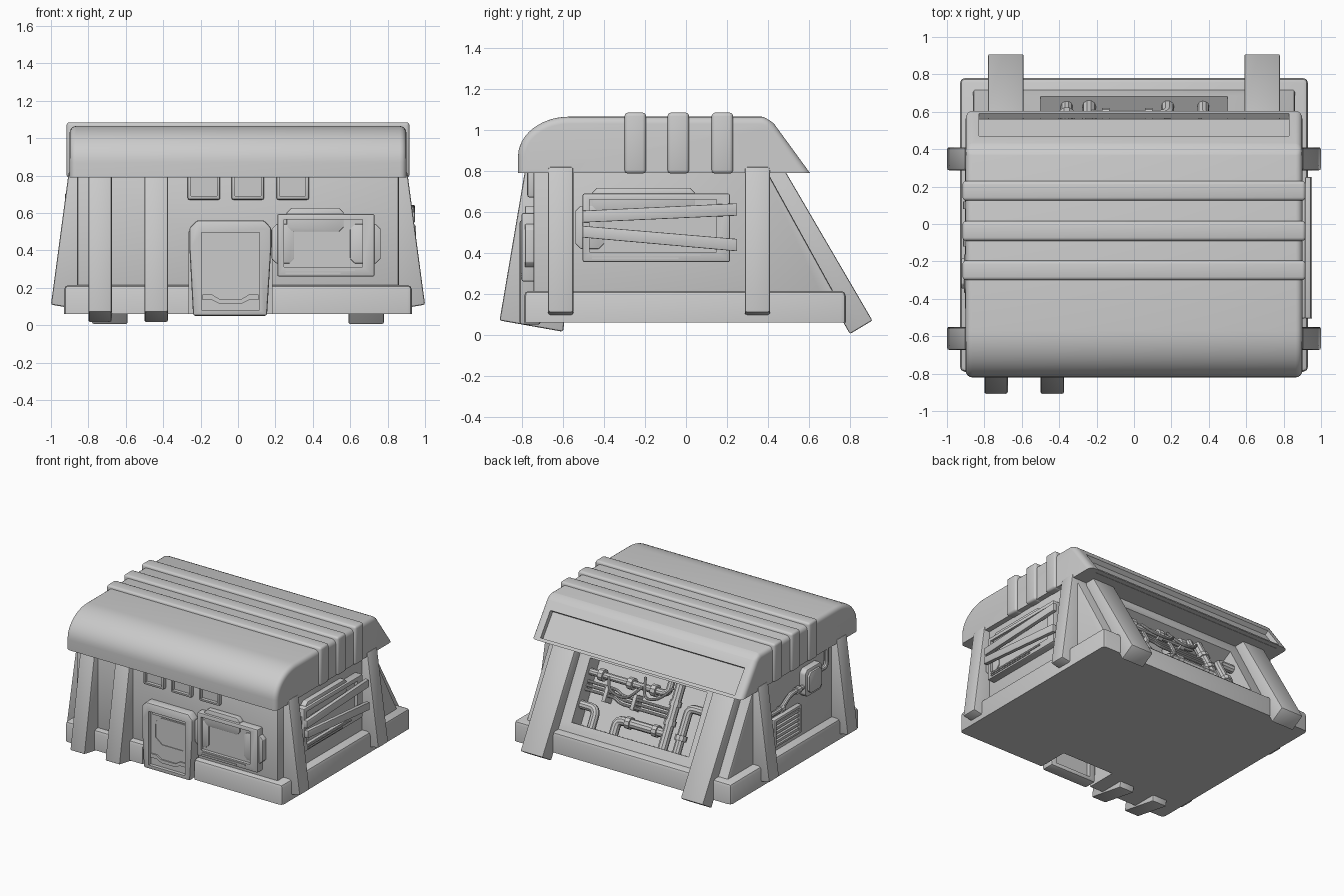
import bpy, bmesh, math
from mathutils import Vector, Matrix

if "Cube" in bpy.data.objects:
    bpy.data.objects.remove(bpy.data.objects["Cube"])


def frame(origin, u, v):
    """Local axes u, v and w = u x v placed at origin."""
    u, v = Vector(u).normalized(), Vector(v).normalized()
    return Matrix.Translation(origin) @ Matrix((u, v, u.cross(v))).transposed().to_4x4()


def prism(name, M, pts, a, b, bevel=0.0, seg=2, keep_bottom=False):
    """Extrude the (u, v) outline from w=a to w=b, rounding its sharp edges."""
    bm = bmesh.new()
    lo = [bm.verts.new(M @ Vector((p[0], p[1], a))) for p in pts]
    hi = [bm.verts.new(M @ Vector((p[0], p[1], b))) for p in pts]
    n = len(pts)
    bm.faces.new(lo)
    bm.faces.new(hi)
    for i in range(n):
        j = (i + 1) % n
        bm.faces.new((lo[i], lo[j], hi[j], hi[i]))
    bmesh.ops.recalc_face_normals(bm, faces=bm.faces[:])
    if bevel:
        zmin = min(v.co.z for v in bm.verts) + 1e-4
        edges = [e for e in bm.edges if e.calc_face_angle(0) > 0.45
                 and not (keep_bottom and all(v.co.z < zmin for v in e.verts))]
        bmesh.ops.bevel(bm, geom=edges, offset=bevel, segments=seg, profile=0.5,
                        affect='EDGES', clamp_overlap=False)
    me = bpy.data.meshes.new(name)
    bm.to_mesh(me)
    bm.free()
    ob = bpy.data.objects.new(name, me)
    bpy.context.collection.objects.link(ob)
    return ob


def rect(u0, u1, v0, v1):
    return [(u0, v0), (u1, v0), (u1, v1), (u0, v1)]


def tab(u0, u1, v0, v1, c=0.025):
    """Rectangle with clipped corners."""
    return [(u0 + c, v0), (u1 - c, v0), (u1, v0 + c), (u1, v1 - c),
            (u1 - c, v1), (u0 + c, v1), (u0, v1 - c), (u0, v0 + c)]


def cut(ob, M, pts, a, b):
    """Subtract a prism from ob."""
    c = prism("cutter", M, pts, a, b)
    c.hide_render = True
    m = ob.modifiers.new("cut", 'BOOLEAN')
    m.object, m.operation, m.solver = c, 'DIFFERENCE', 'EXACT'
    bpy.context.view_layer.objects.active = ob
    bpy.ops.object.modifier_apply(modifier=m.name)
    bpy.data.objects.remove(c)


def pipe(name, M, pts, r, bend=0.05):
    """Round pipe through local points, with rounded corners."""
    P = [Vector(p) for p in pts]
    path = [P[0]]
    for a, b, c in zip(P, P[1:], P[2:]):
        s = b + (a - b).normalized() * min(bend, (a - b).length * 0.45)
        e = b + (c - b).normalized() * min(bend, (c - b).length * 0.45)
        path += [s * (1 - t)**2 + b * 2 * t * (1 - t) + e * t * t for t in (0, .25, .5, .75, 1)]
    path.append(P[-1])
    cu = bpy.data.curves.new(name, 'CURVE')
    cu.dimensions, cu.bevel_depth, cu.bevel_resolution, cu.use_fill_caps = '3D', r, 3, True
    sp = cu.splines.new('POLY')
    sp.points.add(len(path) - 1)
    for q, p in zip(sp.points, path):
        q.co = (*(M @ p), 1)
    ob = bpy.data.objects.new(name, cu)
    bpy.context.collection.objects.link(ob)
    bpy.ops.object.select_all(action='DESELECT')
    ob.select_set(True)
    bpy.context.view_layer.objects.active = ob
    bpy.ops.object.convert(target='MESH')


TOP = Matrix.Identity(4)                                     # (x, y), w = z
SIDE = frame((0, 0, 0), (0, 1, 0), (0, 0, 1))                # (y, z), w = x
FRONT = frame((0, 0, 0), (1, 0, 0), (0, 0, 1))               # (x, z), w = -y
WALL_F = frame((0, -0.745, 0), (1, 0, 0), (0, 0, 1))
WALL_R = frame((0.86, 0, 0), (0, 1, 0), (0, 0, 1))
WALL_L = frame((-0.86, 0, 0), (0, -1, 0), (0, 0, 1))
WALL_B = frame((0, 0.571, 0.48), (-1, 0, 0), (0, -0.32, 0.58))
ROOF_B = frame((0, 0.525, 0.891), (-1, 0, 0), (0, -0.2, 0.27))

# base slab and main body, hollow behind the door
base = prism("base_slab", TOP, rect(-0.93, 0.93, -0.79, 0.78), 0.06, 0.215, 0.025, keep_bottom=True)
body = prism("body", SIDE, [(-0.745, 0.08), (0.72, 0.08), (0.72, 0.21), (0.40, 0.79),
                            (0.38, 0.85), (-0.745, 0.85)], -0.86, 0.86, 0.012)
for ob in (base, body):
    cut(ob, FRONT, rect(-0.262, 0.182, -0.1, 0.5), 0.55, 1.0)
cut(body, WALL_B, rect(-0.5, 0.5, -0.23, 0.24), -0.13, 0.1)

# roof with a rounded front and a recessed panel on the rear slope
arc = [(-0.57 - 0.25 * math.cos(t), 0.87 + 0.195 * math.sin(t))
       for t in (i * math.pi / 24 for i in range(13))]
roof = prism("roof", SIDE, [(-0.82, 0.79)] + arc + [(0.37, 1.065), (0.405, 1.055), (0.43, 1.03),
             (0.605, 0.79)], -0.9, 0.9, 0.035, 4, keep_bottom=True)
cut(roof, ROOF_B, rect(-0.83, 0.83, -0.105, 0.1), -0.03, 0.1)
for y in (-0.30, -0.09, 0.125):
    prism("roof_rib", SIDE, rect(y, y + 0.105, 0.787, 1.085), -0.917, 0.917, 0.018, 3)

# buttress legs on the sides, front and back
for s in (-1, 1):
    for w in (0.55, -0.41):
        prism("side_leg", FRONT, [(s * 0.905, 0.82), (s * 1.0, 0.11), (s * 0.72, 0.062),
                                  (s * 0.64, 0.82)], w, w + 0.123, 0.01)
    x = s * 0.685
    prism("back_leg", SIDE, [(0.475, 0.815), (0.91, 0.07), (0.80, 0.004), (0.35, 0.80)],
          x - 0.095, x + 0.095, 0.008)
for x in (-0.80, -0.50):
    prism("front_leg", SIDE, [(-0.783, 0.82), (-0.91, 0.07), (-0.60, 0.015), (-0.5, 0.82)],
          x, x + 0.125, 0.01)

# door frame, door leaf and its relief
door_frame = prism("door_frame", FRONT, [(-0.24, 0.05), (0.155, 0.05), (0.178, 0.42), (0.178, 0.52),
                   (0.14, 0.56), (-0.22, 0.56), (-0.26, 0.52), (-0.26, 0.42)], 0.71, 0.812, 0.012)
cut(door_frame, FRONT, rect(-0.195, 0.115, 0.08, 0.495), 0.6, 0.9)
prism("door_leaf", FRONT, rect(-0.2, 0.12, 0.07, 0.5), 0.745, 0.785)
hexa = prism("door_relief", FRONT, [(-0.10, 0.24), (0.10, 0.24), (0.10, 0.46), (-0.10, 0.46),
                                    (-0.165, 0.41), (-0.165, 0.29)], 0.78, 0.792)
cut(hexa, FRONT, [(-0.095, 0.255), (0.085, 0.255), (0.085, 0.445), (-0.095, 0.445),
                  (-0.15, 0.40), (-0.15, 0.30)], 0.787, 0.9)
prism("door_chevron", FRONT, [(-0.19, 0.135), (-0.14, 0.135), (-0.10, 0.115), (0.02, 0.115),
      (0.06, 0.135), (0.11, 0.135), (0.11, 0.165), (0.06, 0.165), (0.02, 0.14), (-0.10, 0.14),
      (-0.14, 0.165), (-0.19, 0.165)], 0.78, 0.795)
prism("door_top_strip", FRONT, rect(-0.18, 0.1, 0.47, 0.485), 0.78, 0.793)

# three small windows below the front eave
for x in (-0.27, -0.035, 0.205):
    w = prism("small_window", WALL_F, rect(x, x + 0.175, 0.67, 0.83), -0.02, 0.03, 0.012)
    cut(w, WALL_F, rect(x + 0.018, x + 0.157, 0.69, 0.81), 0.005, 0.1)


def big_window(name, M, u0, u1, v0, v1, d, tabs):
    """Framed shutter window with clipped tabs behind and slats below."""
    w = prism(name, M, rect(u0, u1, v0, v1), -0.02, d, 0.01)
    cut(w, M, rect(u0 + 0.035, u1 - 0.065, v0 + 0.05, v1 - 0.03), d - 0.025, d + 0.1)
    for t in tabs:
        prism(name + "_tab", M, tab(*t), -0.02, d * 0.7, 0.004)
    for v, k in ((0.014, 0.65), (0.03, 0.8)):
        prism(name + "_slat", M, rect(u0 + 0.045, u0 + (u1 - u0) * k, v0 + v, v0 + v + 0.009),
              d - 0.01, d + 0.006)


big_window("front_window", WALL_F, 0.21, 0.73, 0.26, 0.595, 0.058,
           [(0.26, 0.565, 0.5, 0.627), (0.6, 0.762, 0.33, 0.54), (0.18, 0.3, 0.33, 0.54)])
big_window("right_window", WALL_R, -0.505, 0.215, 0.355, 0.69, 0.058,
           [(-0.46, 0.045, 0.6, 0.717), (-0.54, -0.4, 0.42, 0.63)])

# planks nailed across the right window
prism("upper_plank", WALL_R, [(-0.505, 0.548), (0.25, 0.582), (0.25, 0.642), (-0.505, 0.606)], 0.055, 0.085, 0.004)
prism("lower_plank", WALL_R, [(-0.505, 0.475), (0.25, 0.408), (0.25, 0.468), (-0.505, 0.532)], 0.062, 0.092, 0.004)

# left side: louvred vent, junction box and conduit (u = -y)
vent = prism("vent", WALL_L, rect(-0.2, 0.14, 0.26, 0.48), -0.02, 0.035, 0.01)
cut(vent, WALL_L, rect(-0.175, 0.115, 0.28, 0.46), 0.005, 0.1)
for i in range(5):
    v = 0.285 + i * 0.035
    prism("vent_louvre", WALL_L, rect(-0.18, 0.12, v, v + 0.02), 0.0, 0.025)
prism("junction_box", WALL_L, tab(0.16, 0.37, 0.52, 0.73), -0.02, 0.05, 0.01)
prism("junction_cover", WALL_L, tab(0.185, 0.345, 0.545, 0.705), 0.04, 0.065, 0.006)
pipe("rear_conduit", WALL_L, [(-0.3, 0.53, 0.025), (-0.1, 0.53, 0.025), (0.0, 0.6, 0.025), (0.2, 0.6, 0.025)], 0.018)
pipe("front_conduit", WALL_L, [(0.36, 0.65, 0.025), (0.45, 0.65, 0.025), (0.45, 0.8, 0.025)], 0.018)
for u, v in ((-0.1, 0.53), (0.1, 0.6)):
    pipe("conduit_collar", WALL_L, [(u - 0.02, v, 0.025), (u + 0.02, v, 0.025)], 0.028)

# pipework inside the rear recess (u = -x, v up the slope)
W = -0.06
pipe("top_pipe", WALL_B, [(-0.5, 0.15, W), (0.16, 0.15, W), (0.16, 0.24, W)], 0.026)
pipe("tall_pipe", WALL_B, [(0.24, -0.23, W), (0.24, 0.24, W)], 0.036)
pipe("tall_pipe", WALL_B, [(0.36, -0.23, W), (0.36, 0.1, W), (0.5, 0.1, W)], 0.032)
pipe("low_pipe", WALL_B, [(-0.18, -0.23, W), (-0.18, -0.12, W), (0.24, -0.12, W)], 0.034)
pipe("elbow_pipe", WALL_B, [(-0.5, -0.09, W), (-0.37, -0.09, W), (-0.37, -0.23, W)], 0.032)
for i in range(3):
    v = -0.01 + i * 0.03
    pipe("thin_pipe", WALL_B, [(-0.5, v + 0.03, W), (-0.25, v + 0.03, W), (-0.2, v, W), (0.22, v, W)], 0.011)
pipe("loose_cable", WALL_B, [(-0.33, 0.15, -0.03), (-0.28, 0.05, -0.01), (-0.12, 0.03, 0.0), (-0.04, 0.15, -0.03)], 0.01, 0.08)
pipe("loose_cable", WALL_B, [(-0.05, 0.22, -0.05), (0.0, 0.07, -0.02), (0.12, 0.09, -0.02), (0.2, 0.2, -0.04)], 0.01, 0.08)
for u, v, du, dv in ((-0.4, 0.15, 1, 0), (-0.15, 0.15, 1, 0), (0.05, 0.15, 1, 0), (0.24, 0.1, 0, 1),
                     (0.24, -0.04, 0, 1), (0.36, -0.12, 0, 1), (-0.08, -0.12, 1, 0), (0.15, -0.12, 1, 0)):
    pipe("pipe_collar", WALL_B, [(u - du * 0.02, v - dv * 0.02, W), (u + du * 0.02, v + dv * 0.02, W)], 0.045)
for u in (-0.34, -0.1):
    prism("pipe_clamp", WALL_B, rect(u, u + 0.03, -0.03, 0.085), -0.13, W + 0.02, 0.004)

# smooth shading with hard edges kept
bpy.ops.object.select_all(action='SELECT')
bpy.context.view_layer.objects.active = body
bpy.ops.object.shade_smooth_by_angle(angle=math.radians(35))
